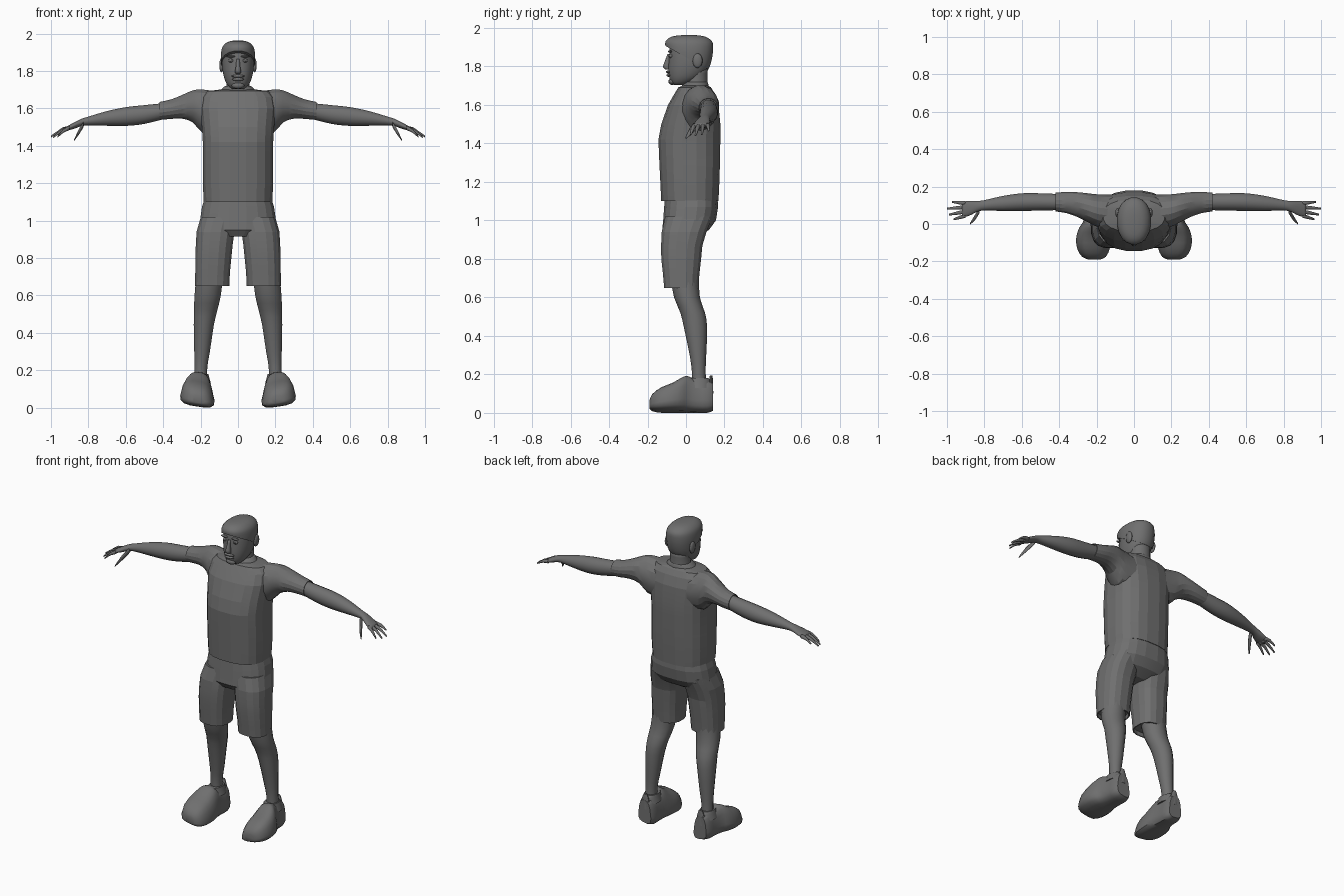
import bpy, bmesh, math
from mathutils import Vector

cube = bpy.data.objects.get("Cube")
if cube:
    bpy.data.objects.remove(cube, do_unlink=True)

grey = bpy.data.materials.new("plain_grey")
grey.use_nodes = True
grey.diffuse_color = (0.16, 0.16, 0.16, 1)
grey.node_tree.nodes["Principled BSDF"].inputs["Base Color"].default_value = grey.diffuse_color


def finish(name, bm, mirror=False, angle=180):
    """Turn a bmesh into a shaded object, mirrored across the body if asked."""
    bmesh.ops.recalc_face_normals(bm, faces=bm.faces)
    mesh = bpy.data.meshes.new(name)
    bm.to_mesh(mesh)
    bm.free()
    mesh.materials.append(grey)
    obj = bpy.data.objects.new(name, mesh)
    bpy.context.collection.objects.link(obj)
    bpy.ops.object.select_all(action="DESELECT")
    obj.select_set(True)
    bpy.context.view_layer.objects.active = obj
    bpy.ops.object.shade_smooth_by_angle(angle=math.radians(angle))
    if mirror:
        obj.modifiers.new("Mirror", "MIRROR").use_mirror_merge = False
    return obj


def spline(rings, steps):
    """Pass a smooth curve through the ring values."""
    out = []
    for i in range(len(rings) - 1):
        a, b = rings[max(i - 1, 0)], rings[i]
        c, d = rings[i + 1], rings[min(i + 2, len(rings) - 1)]
        for s in range(steps):
            t = s / steps
            out.append([q + t / 2 * (r - p + t * (2*p - 5*q + 4*r - v + t * (3*q - p - 3*r + v)))
                        for p, q, r, v in zip(a, b, c, d)])
    return out + [list(rings[-1])]


def loft(axis, rings, sides=16, steps=2, power=2.0, taper=0, hem=False):
    """Skin rounded sections (x, y, z, radius, radius) set across an axis."""
    rings = spline(rings, steps)
    if hem:
        x, y, z, p, q = rings[-1]
        back = [(u * 2 + v) / 3 for u, v in zip(rings[-1], rings[-2])]
        rings += [[x, y, z, p * .93, q * .93], back[:3] + [p * .9, q * .9]]
    u, v = {"x": (1, 2), "y": (0, 2), "z": (0, 1)}[axis]
    bm, loops = bmesh.new(), []
    for ring in rings:
        loop = []
        for k in range(sides):
            a = math.tau * (k + .5) / sides
            c, s = math.cos(a), math.sin(a)
            c = math.copysign(abs(c) ** (2 / power), c)
            s = math.copysign(abs(s) ** (2 / power), s)
            co = Vector(ring[:3])
            co[u] += ring[3] * c * (1 - taper * s)
            co[v] += ring[4] * s
            loop.append(bm.verts.new(co))
        loops.append(loop)
    for lo, hi in zip(loops, loops[1:]):
        for k in range(sides):
            j = (k + 1) % sides
            bm.faces.new((lo[k], lo[j], hi[j], hi[k]))
    bm.faces.new(loops[0])
    bm.faces.new(loops[-1])
    return bm


def upright(rows):
    """Rows of (height, front, back, half width) to centred rings."""
    return [(0, (f + b) / 2, z, w, (b - f) / 2) for z, f, b, w in rows]


def ball(name, place, size, mirror=False):
    bm = bmesh.new()
    bmesh.ops.create_uvsphere(bm, u_segments=12, v_segments=8, radius=1)
    bmesh.ops.scale(bm, vec=size, verts=bm.verts)
    bmesh.ops.translate(bm, vec=place, verts=bm.verts)
    return finish(name, bm, mirror)


def tube(name, points, radii, mirror=True):
    """Tapered round digit following a few points."""
    rings = [(*p, r, r) for p, r in zip(points, radii)]
    return finish(name, loft("x", rings, 8), mirror)


# Shirt body and sleeves
finish("shirt", loft("z", upright([
    (1.70, -.015, .115, .10), (1.692, -.04, .13, .165), (1.66, -.06, .15, .195),
    (1.6, -.095, .17, .205), (1.5, -.13, .18, .195), (1.42, -.145, .18, .19),
    (1.3, -.14, .178, .19), (1.2, -.135, .175, .19), (1.1, -.13, .17, .185)]),
    20, 1, 2.5, hem=True), angle=8)
finish("sleeve", loft("x", [
    (.1, .06, 1.57, .1, .12), (.19, .07, 1.585, .09, .118), (.24, .085, 1.61, .08, .088),
    (.3, .103, 1.608, .068, .064), (.36, .115, 1.595, .058, .053),
    (.42, .117, 1.586, .051, .049)], 16, 2, hem=True), True, 20)
finish("collar", loft("z", upright([
    (1.69, -.03, .12, .1), (1.715, -.012, .115, .075), (1.72, -.008, .112, .068)]), 20))

# Shorts: hips and two legs
finish("shorts_hips", loft("z", upright([
    (1.12, -.11, .165, .18), (1.07, -.115, .168, .195), (1.0, -.12, .157, .205),
    (.95, -.125, .12, .19), (.915, -.1, .06, .12)]), 20, 1, 2.5), angle=8)
finish("shorts_leg", loft("z", [
    (.1, .015, 1.02, .1, .125), (.12, -.01, .94, .103, .118), (.127, -.022, .87, .1, .109),
    (.132, -.025, .8, .098, .105), (.136, -.025, .72, .094, .096),
    (.138, -.025, .65, .093, .09)], 16, 1, 2.5, hem=True), True, 8)

# Bare legs
finish("leg", loft("z", [
    (.15, -.01, .72, .074, .075), (.162, .005, .6, .072, .067), (.173, .035, .52, .064, .064),
    (.183, .05, .44, .055, .06), (.192, .062, .3, .043, .043), (.198, .066, .22, .035, .036),
    (.2, .068, .14, .035, .037)], 14), True, 30)

# Shoes: sections from toe to heel, sole tipped a little outward
shoe = loft("y", [
    (.212, -.19, .045, .03, .02), (.214, -.175, .054, .06, .042), (.217, -.13, .067, .082, .062),
    (.217, -.07, .079, .086, .074), (.212, -.02, .094, .076, .089), (.205, .01, .098, .064, .093),
    (.2, .06, .088, .056, .083), (.198, .11, .087, .054, .082), (.197, .14, .087, .042, .072)],
    16, 2, 3.2, .22)
for vert in shoe.verts:
    vert.co.z += (vert.co.x - .215) * .15
finish("shoe", shoe, True, 40)
finish("shoe_collar", loft("z", [
    (.2, .065, .13, .056, .07), (.199, .063, .165, .045, .066), (.198, .06, .18, .041, .058)],
    16), True, 40)
finish("heel_tab", loft("z", [
    (.197, .128, .1, .035, .014), (.197, .13, .165, .024, .01), (.197, .131, .195, .012, .007)],
    10), True, 40)

# Bare arms and palms
finish("arm", loft("x", [
    (.38, .117, 1.588, .043, .042), (.5, .118, 1.567, .047, .051), (.6, .117, 1.556, .048, .051),
    (.7, .11, 1.546, .041, .04), (.8, .1, 1.532, .028, .024), (.84, .094, 1.523, .03, .02),
    (.88, .084, 1.506, .04, .017), (.92, .077, 1.49, .043, .011)], 16, 3), True)

# Fingers and thumb
for name, base, tip in [("index", .045, (.965, .025, 1.447)), ("middle", .067, (.99, .05, 1.444)),
                        ("ring", .09, (1, .082, 1.449)), ("little", .111, (.972, .118, 1.468))]:
    start, end = Vector((.9, base, 1.495)), Vector(tip)
    knuckle = start.lerp(end, .5) + Vector((0, 0, .008))
    tube(name + "_finger", [start, knuckle, end], [.012, .01, .005])
tube("thumb", [(.825, .075, 1.515), (.85, .035, 1.475), (.876, .002, 1.43)], [.016, .016, .005])

# Neck and head
finish("neck", loft("z", upright([
    (1.66, -.02, .12, .075), (1.72, -.005, .113, .062), (1.8, .0, .115, .062)])))
skull = [(1.703, -.06, -.01, .025), (1.712, -.075, .02, .045), (1.74, -.087, .075, .066),
         (1.78, -.092, .11, .079), (1.83, -.09, .128, .086), (1.88, -.087, .135, .086),
         (1.92, -.08, .13, .08), (1.945, -.055, .1, .06), (1.955, -.02, .06, .025)]
finish("head", loft("z", upright(skull), 20, 3, 2.2))

# Hair: enlarged crown cut along a sloping hairline
hair = loft("z", upright([(1.74, -.09, .085, .07), (1.79, -.097, .12, .085),
    (1.84, -.1, .136, .091), (1.89, -.106, .142, .092), (1.93, -.108, .137, .083),
    (1.955, -.075, .1, .055), (1.963, -.02, .05, .02)]), 20, 3, 2.2)
cut = bmesh.ops.bisect_plane(hair, geom=hair.verts[:] + hair.edges[:] + hair.faces[:],
    plane_co=(0, -.1, 1.903), plane_no=(0, .55, 1), clear_inner=True)
bmesh.ops.edgeloop_fill(hair, edges=[e for e in cut["geom_cut"] if isinstance(e, bmesh.types.BMEdge)])
finish("hair", hair, angle=40)

# Face details
ball("eye", (.037, -.077, 1.855), (.014, .012, .011), True)
ball("eye_pupil", (.037, -.087, 1.855), (.006, .005, .006), True)
ball("brow", (.038, -.083, 1.878), (.025, .01, .006), True)
ball("ear", (.088, .06, 1.83), (.012, .026, .038), True)
ball("upper_lip", (0, -.091, 1.772), (.036, .013, .008))
ball("lower_lip", (0, -.089, 1.755), (.032, .013, .009))
ball("chin", (0, -.073, 1.722), (.034, .018, .018))
finish("nose", loft("z", [(0, -.088, 1.865, .009, .008), (0, -.095, 1.83, .011, .014),
    (0, -.1, 1.798, .017, .02), (0, -.094, 1.785, .014, .013)], 10))
